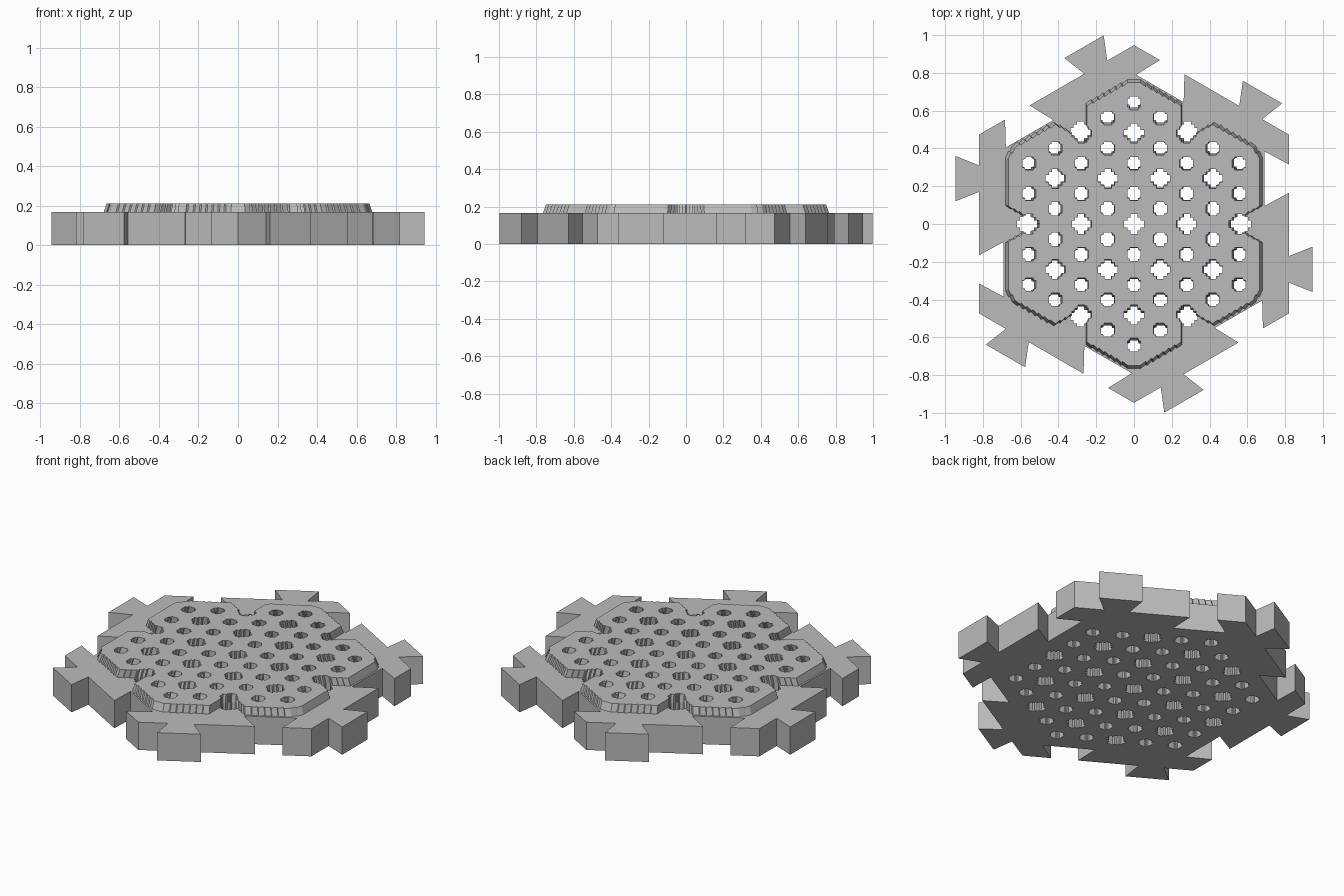
import bpy, bmesh
from math import sin, cos, pi, sqrt, hypot

old = bpy.data.objects.get("Cube")
if old:
    bpy.data.objects.remove(old, do_unlink=True)

PLATE_TOP, RAISED_TOP = 0.167, 0.212
TAPER = 0.978          # the raised pattern narrows towards the middle
PITCH = 0.1635         # spacing of the hole grid

grey = bpy.data.materials.new("plain grey")
grey.use_nodes = True
grey.diffuse_color = (0.5, 0.5, 0.5, 1)
grey.node_tree.nodes["Principled BSDF"].inputs["Base Color"].default_value = (0.5, 0.5, 0.5, 1)


def spin(p, a):
    return (p[0] * cos(a) - p[1] * sin(a), p[0] * sin(a) + p[1] * cos(a))


def add_prism(bm, outline, levels):
    """Loft one outline through (height, scale about the centre) levels."""
    rings = [[bm.verts.new((x * s, y * s, z)) for x, y in outline] for z, s in levels]
    n = len(outline)
    for low, high in zip(rings, rings[1:]):
        for i in range(n):
            j = (i + 1) % n
            bm.faces.new((low[i], low[j], high[j], high[i]))
    bm.faces.new(rings[0][::-1])
    bm.faces.new(rings[-1])


def make_object(name, prisms):
    bm = bmesh.new()
    for outline, levels in prisms:
        add_prism(bm, outline, levels)
    bmesh.ops.recalc_face_normals(bm, faces=bm.faces)
    mesh = bpy.data.meshes.new(name)
    bm.to_mesh(mesh)
    bm.free()
    mesh.materials.append(grey)
    obj = bpy.data.objects.new(name, mesh)
    bpy.context.collection.objects.link(obj)
    return obj


# Interlocking plate: each side has one dovetail tab and one dovetail socket
side = [(0.82, -0.31), (0.945, -0.36), (0.945, -0.12), (0.82, -0.17),
        (0.82, 0.165), (0.69, 0.095), (0.69, 0.385), (0.82, 0.315),
        (0.82, 0.473)]
plate_outline = [spin(p, k * pi / 3) for k in range(6) for p in side]
plate = make_object("interlocking_plate", [(plate_outline, [(0, 1), (PLATE_TOP, 1)])])

# Raised pattern: six overlapping hexagonal lobes with stair-stepped slopes
dist, half = 3 * PITCH, 0.255
rad = half * 2 / sqrt(3)
tip = 0.04
lobe = [(dist + rad / 2, -half), (dist + rad - tip / 2, -tip * sqrt(3) / 2),
        (dist + rad - tip / 2, tip * sqrt(3) / 2), (dist + rad / 2, half),
        (half * sqrt(3), half)]
corners = [spin(p, pi / 2 + k * pi / 3) for k in range(6) for p in lobe]
raised_outline = []
for i, (ax, ay) in enumerate(corners):
    bx, by = corners[(i + 1) % len(corners)]
    raised_outline.append((ax, ay))
    dx, dy = bx - ax, by - ay
    if min(abs(dx), abs(dy)) < 0.03:
        continue
    steps = max(2, round(hypot(dx, dy) / 0.035))
    for k in range(1, steps):
        t, r = k / steps, 0.14 / steps
        raised_outline.append((ax + dx * (t - r), ay + dy * (t + r)))
        raised_outline.append((ax + dx * (t + r), ay + dy * (t - r)))
raised = make_object("raised_lattice",
                     [(raised_outline, [(PLATE_TOP, 1), (RAISED_TOP, TAPER)])])


# Holes: stepped crosses on a triangular grid, larger at every third point
def cross(cx, cy, quarter):
    return [(cx + x, cy + y) for k in range(4)
            for x, y in (spin(p, k * pi / 2) for p in quarter)]


small = [(0.036, -0.022), (0.036, 0.022), (0.025, 0.022), (0.025, 0.03), (0.022, 0.03)]
large = [(0.053, -0.019), (0.053, 0.019), (0.036, 0.019), (0.036, 0.036), (0.019, 0.036)]
top = RAISED_TOP + 0.03
slope = (1 - TAPER) / (RAISED_TOP - PLATE_TOP)
levels = [(-0.05, 1), (PLATE_TOP, 1), (top, 1 - slope * (top - PLATE_TOP))]
holes = []
for i in range(-4, 5):
    for j in range(-4, 5):
        x, y = i * PITCH * sqrt(3) / 2, (j + i / 2) * PITCH
        if hypot(x, y) < 4.1 * PITCH:
            holes.append((cross(x, y, large if (i - j) % 3 == 0 else small), levels))
cutter = make_object("hole_cutter", holes)
cutter.hide_render = True

# Cut both layers, keep the result and drop the cutter
for obj in (plate, raised):
    mod = obj.modifiers.new("holes", 'BOOLEAN')
    mod.operation = 'DIFFERENCE'
    mod.solver = 'EXACT'
    mod.object = cutter
    bpy.context.view_layer.update()
    graph = bpy.context.evaluated_depsgraph_get()
    cut = bpy.data.meshes.new_from_object(obj.evaluated_get(graph))
    obj.modifiers.clear()
    obj.data = cut
bpy.data.objects.remove(cutter, do_unlink=True)
